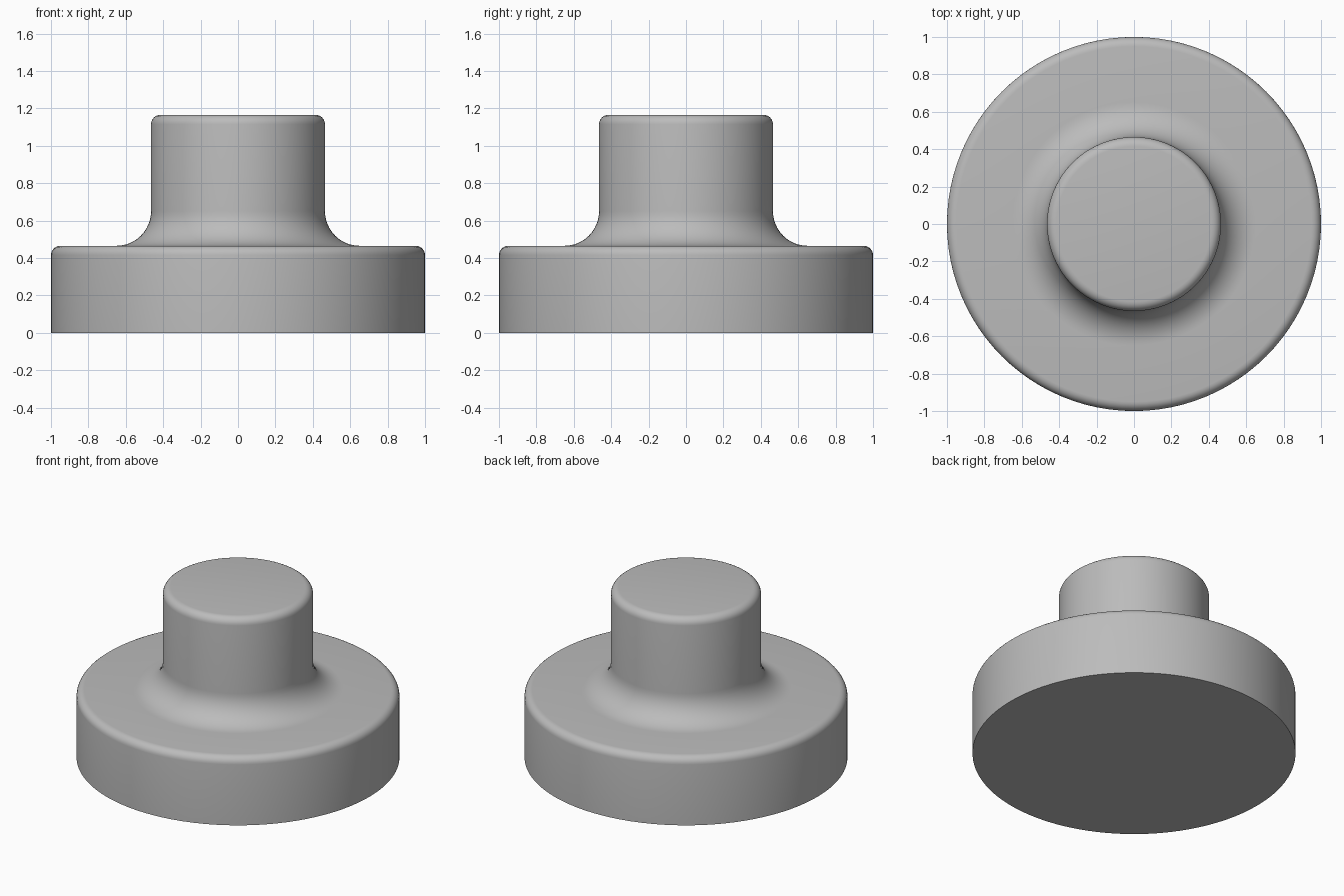
import bpy, bmesh, math
from mathutils import Vector

cube = bpy.data.objects.get("Cube")
if cube:
    bpy.data.objects.remove(cube, do_unlink=True)

BASE_R, BASE_H = 1.0, 0.465
POST_R, TOP = 0.465, 1.165
ROUND, FILLET = 0.05, 0.185
SEGMENTS = 96

grey = bpy.data.materials.new("plain grey")
grey.use_nodes = True
colour = (0.5, 0.5, 0.5, 1)
grey.diffuse_color = colour
grey.node_tree.nodes["Principled BSDF"].inputs["Base Color"].default_value = colour


def arc(r, z, radius, start, end, steps):
    """Points (r, z) along an arc, angles in degrees."""
    angles = [math.radians(start + (end - start) * i / steps) for i in range(steps + 1)]
    return [(r + radius * math.cos(a), z + radius * math.sin(a)) for a in angles]


# Half profile: rounded base rim, fillet into the post, rounded post top
profile = [(BASE_R, 0)]
profile += arc(BASE_R - ROUND, BASE_H - ROUND, ROUND, 0, 90, 6)
profile += arc(POST_R + FILLET, BASE_H + FILLET, FILLET, 270, 180, 12)
profile += arc(POST_R - ROUND, TOP - ROUND, ROUND, 0, 90, 6)

# Turn the profile around the z axis and cap both ends
bm = bmesh.new()
rings = []
for r, z in profile:
    ring = []
    for i in range(SEGMENTS):
        a = math.tau * i / SEGMENTS
        ring.append(bm.verts.new(Vector((r * math.cos(a), r * math.sin(a), z))))
    rings.append(ring)
for low, high in zip(rings, rings[1:]):
    for i in range(SEGMENTS):
        j = (i + 1) % SEGMENTS
        bm.faces.new((low[i], low[j], high[j], high[i]))
bm.faces.new(rings[0][::-1])
bm.faces.new(rings[-1])

mesh = bpy.data.meshes.new("flanged_post")
bm.to_mesh(mesh)
bm.free()
mesh.materials.append(grey)
post = bpy.data.objects.new("flanged_post", mesh)
bpy.context.collection.objects.link(post)

# Smooth rounds, sharp bottom edge
bpy.context.view_layer.objects.active = post
post.select_set(True)
bpy.ops.object.shade_smooth_by_angle(angle=math.radians(35))
